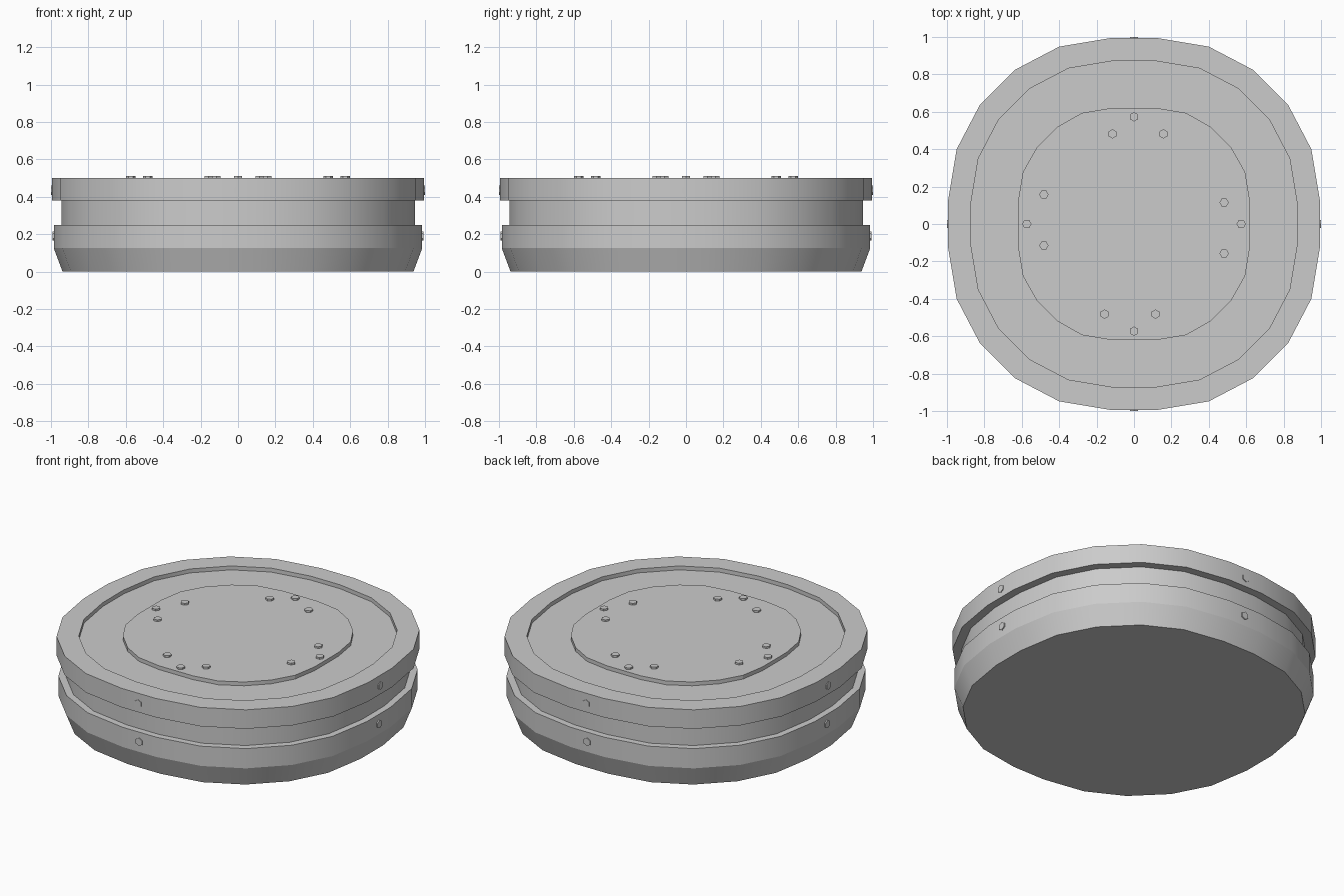
import bpy, bmesh
from math import pi
from mathutils import Matrix, Vector

if "Cube" in bpy.data.objects:
    bpy.data.objects.remove(bpy.data.objects["Cube"])


def outline(half):
    """Mirror and rotate a few points (x, y) near +y into a closed 4-fold loop."""
    octant = [Vector(p) for p in half]
    side = [Vector((p.x, p.y)) for p in reversed(octant)] + [Vector((-p.x, p.y)) for p in octant]
    return [Matrix.Rotation(k * pi / 2, 2) @ p for k in range(4) for p in side]


BODY = outline([(.12, 1), (.402, .953), (.637, .83)])
PLATE = outline([(.12, .62), (.278, .594), (.408, .52)])


def finish(name, bm):
    bmesh.ops.recalc_face_normals(bm, faces=bm.faces)
    me = bpy.data.meshes.new(name)
    bm.to_mesh(me)
    bm.free()
    ob = bpy.data.objects.new(name, me)
    bpy.context.collection.objects.link(ob)
    bpy.ops.object.select_all(action='DESELECT')
    ob.select_set(True)
    bpy.context.view_layer.objects.active = ob
    bpy.ops.object.shade_smooth_by_angle(angle=pi / 9)
    return ob


def loft(name, sections):
    """Bridge a stack of (loop, scale, z) sections and cap both ends."""
    bm = bmesh.new()
    rings = [[bm.verts.new((p.x * s, p.y * s, z)) for p in loop] for loop, s, z in sections]
    for a, b in zip(rings, rings[1:]):
        for i in range(len(a)):
            j = (i + 1) % len(a)
            bm.faces.new((a[i], a[j], b[j], b[i]))
    bm.faces.new(rings[0])
    bm.faces.new(rings[-1])
    return finish(name, bm)


def bolts(name, spots, depth, radial=False):
    """Hexagonal studs repeated on all four sides."""
    bm = bmesh.new()
    for k in range(4):
        turn = Matrix.Rotation(k * pi / 2, 4, 'Z')
        for spot in spots:
            m = turn @ Matrix.Translation(spot)
            if radial:
                m = m @ Matrix.Rotation(pi / 2, 4, 'X')
            bmesh.ops.create_cone(bm, cap_ends=True, segments=6, radius1=.025,
                                  radius2=.025, depth=depth, matrix=m)
    return finish(name, bm)


# Disc body: tapered base, side groove, upper rim and sunken top ring
loft("disc_body", [(BODY, .938, 0), (BODY, .985, .125), (BODY, .985, .25),
                   (BODY, .945, .25), (BODY, .945, .38), (BODY, .995, .38),
                   (BODY, .995, .5), (BODY, .873, .5), (BODY, .873, .475)])

# Raised centre plate
loft("centre_plate", [(PLATE, 1, .47), (PLATE, 1, .499)])

# Studs on the plate and around the sides
bolts("top_bolts", [(0, .573, .5), (-.115, .482, .5), (.157, .482, .5)], .02)
bolts("lower_side_bolts", [(0, .982, .19)], .02, True)
bolts("upper_side_bolts", [(0, .99, .435)], .02, True)
